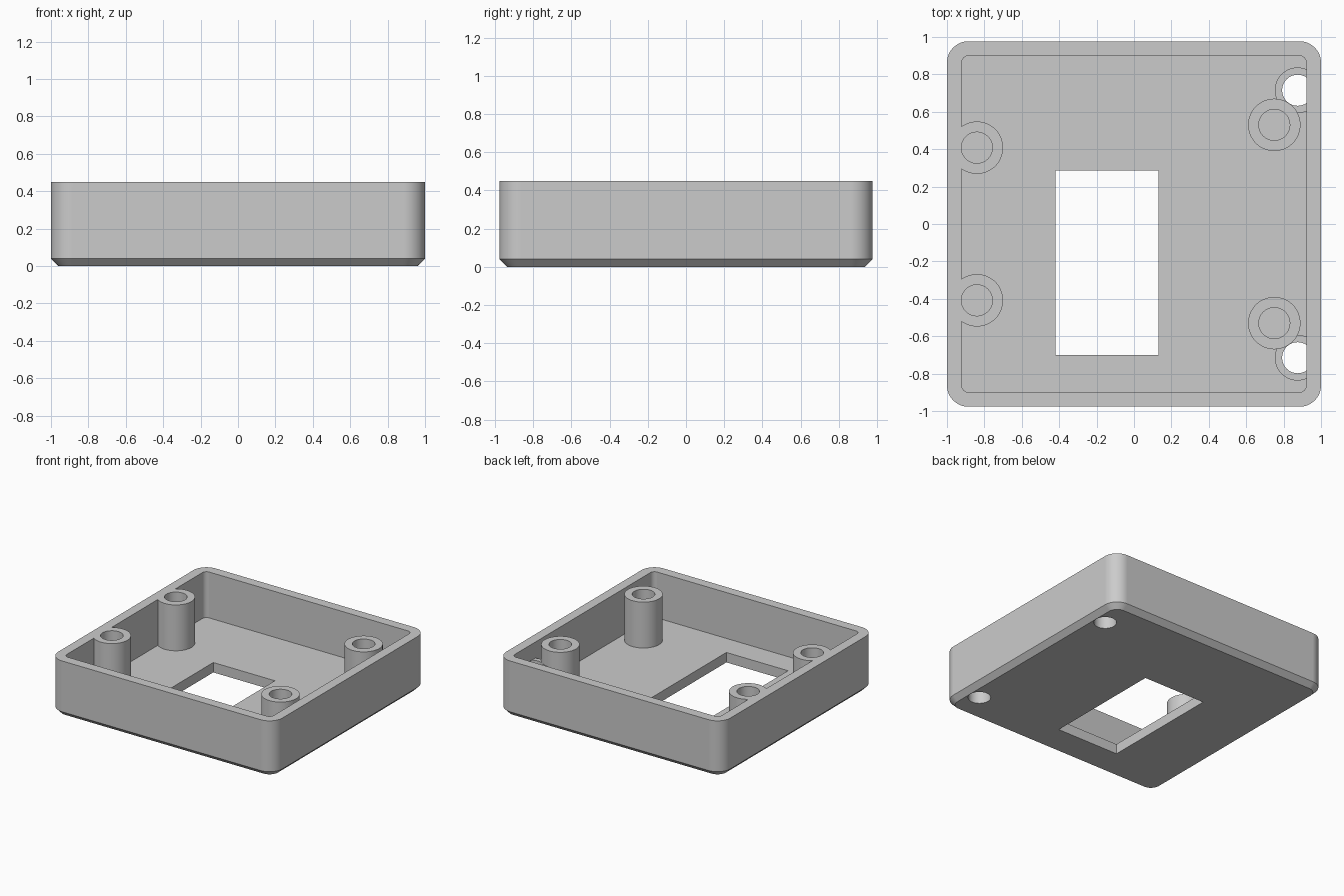
import bpy, bmesh, math
from mathutils import Matrix

if "Cube" in bpy.data.objects:
    bpy.data.objects.remove(bpy.data.objects["Cube"], do_unlink=True)

HX, HY, HEIGHT = 1.0, 0.977, 0.45
WALL, FLOOR, CHAMFER = 0.078, 0.08, 0.04
CORNER_R = 0.115

grey = bpy.data.materials.new("plain grey")
grey.use_nodes = True
grey.diffuse_color = (0.6, 0.6, 0.6, 1)
grey.node_tree.nodes["Principled BSDF"].inputs["Base Color"].default_value = grey.diffuse_color


def make_object(name, bm):
    bmesh.ops.recalc_face_normals(bm, faces=bm.faces)
    mesh = bpy.data.meshes.new(name)
    bm.to_mesh(mesh)
    bm.free()
    mesh.materials.append(grey)
    obj = bpy.data.objects.new(name, mesh)
    bpy.context.collection.objects.link(obj)
    return obj


def rounded_loop(bm, inset, z, steps=12):
    """Ring of vertices round a rounded rectangle."""
    r = CORNER_R - inset
    verts = []
    for quarter, (sx, sy) in enumerate([(1, 1), (-1, 1), (-1, -1), (1, -1)]):
        for i in range(steps + 1):
            a = math.pi / 2 * (quarter + i / steps)
            verts.append(bm.verts.new((sx * (HX - CORNER_R) + r * math.cos(a),
                                       sy * (HY - CORNER_R) + r * math.sin(a), z)))
    return verts


def cylinder(name, x, y, radius, z0, z1):
    bm = bmesh.new()
    bmesh.ops.create_cone(bm, cap_ends=True, segments=64, radius1=radius, radius2=radius,
                          depth=z1 - z0, matrix=Matrix.Translation((x, y, (z0 + z1) / 2)))
    return make_object(name, bm)


def box(name, x0, x1, y0, y1, z0, z1):
    bm = bmesh.new()
    bmesh.ops.create_cube(bm, size=1)
    bmesh.ops.scale(bm, vec=(x1 - x0, y1 - y0, z1 - z0), verts=bm.verts)
    bmesh.ops.translate(bm, vec=((x0 + x1) / 2, (y0 + y1) / 2, (z0 + z1) / 2), verts=bm.verts)
    return make_object(name, bm)


def combine(target, tool, operation):
    mod = target.modifiers.new(tool.name, "BOOLEAN")
    mod.operation, mod.solver, mod.object = operation, "EXACT", tool
    bpy.context.view_layer.objects.active = target
    bpy.ops.object.modifier_apply(modifier=mod.name)
    bpy.data.objects.remove(tool, do_unlink=True)


# Open tray: chamfered base, outer wall, rim, inner wall, floor
bm = bmesh.new()
loops = [rounded_loop(bm, inset, z) for inset, z in
         [(CHAMFER, 0), (0, CHAMFER), (0, HEIGHT), (WALL, HEIGHT), (WALL, FLOOR)]]
for low, high in zip(loops, loops[1:]):
    for i in range(len(low)):
        j = (i + 1) % len(low)
        bm.faces.new((low[i], low[j], high[j], high[i]))
bm.faces.new(loops[0])
bm.faces.new(loops[-1])
tray = make_object("tray", bm)

# Screw posts and low bosses, mirrored front to back
posts = [(x, s * y) for x, y in [(-0.84, 0.408), (0.75, 0.53)] for s in (-1, 1)]
bosses = [(0.875, s * 0.715) for s in (-1, 1)]
for x, y in bosses:
    combine(tray, cylinder("boss", x, y, 0.122, 0.05, 0.32), "UNION")
for x, y in posts:
    combine(tray, cylinder("post", x, y, 0.14, 0.05, HEIGHT), "UNION")

# Blind post holes, through holes in the bosses, and the window
for x, y in posts:
    combine(tray, cylinder("post_hole", x, y, 0.083, FLOOR, 0.6), "DIFFERENCE")
for x, y in bosses:
    combine(tray, cylinder("boss_hole", x, y, 0.083, -0.1, 0.321), "DIFFERENCE")
combine(tray, box("window", -0.42, 0.13, -0.7, 0.285, -0.1, 0.2), "DIFFERENCE")

# Smooth the round walls and keep the flat ones flat
bpy.ops.object.select_all(action="DESELECT")
tray.select_set(True)
bpy.context.view_layer.objects.active = tray
bpy.ops.object.shade_smooth_by_angle(angle=math.radians(30))
weighted = tray.modifiers.new("flat walls", "WEIGHTED_NORMAL")
weighted.keep_sharp = True
